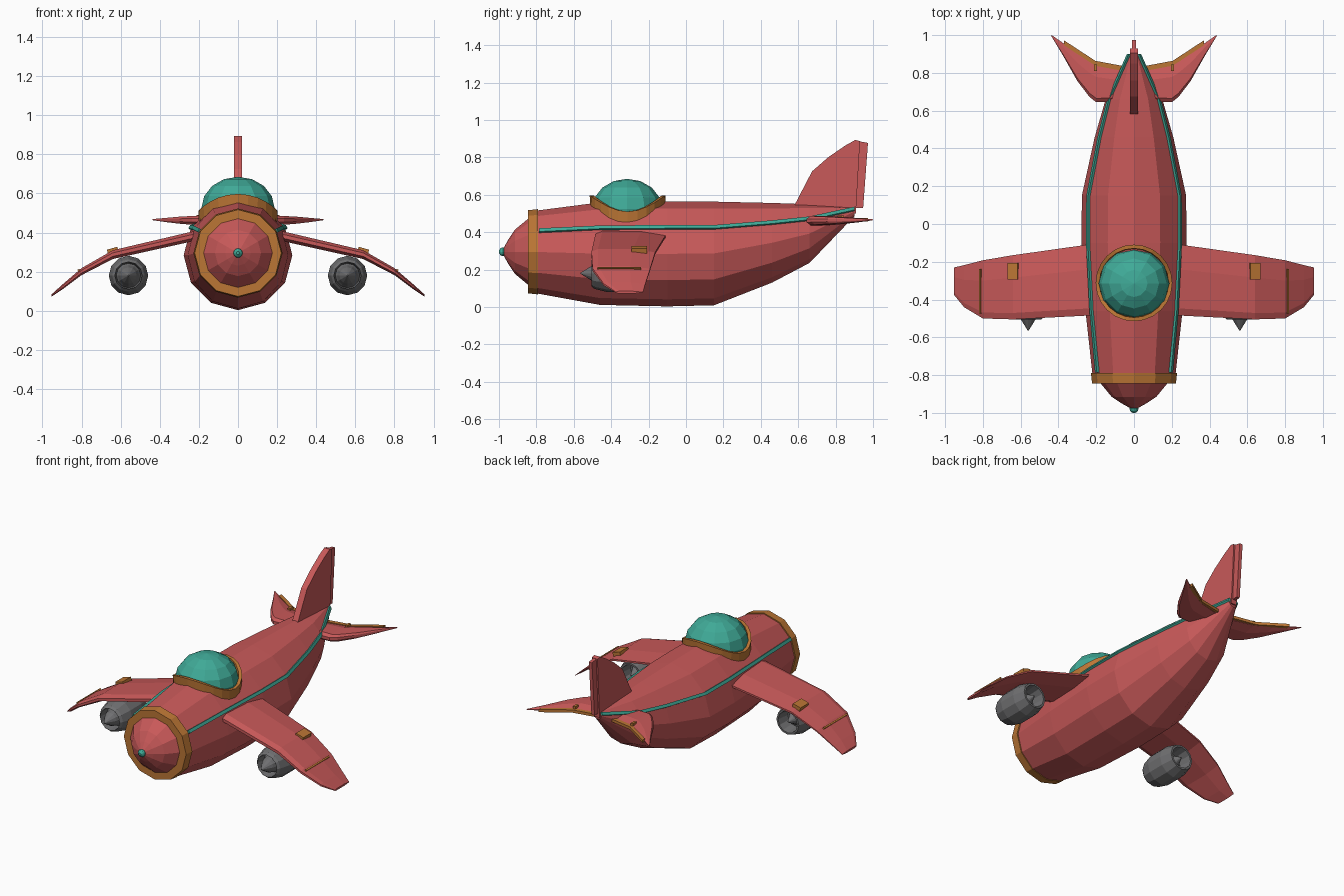
import bpy, bmesh, math
from mathutils import Matrix, Vector

if "Cube" in bpy.data.objects:
    bpy.data.objects.remove(bpy.data.objects["Cube"])


def material(name, rgb):
    m = bpy.data.materials.new(name)
    m.diffuse_color = (*rgb, 1)
    m.use_nodes = True
    m.node_tree.nodes["Principled BSDF"].inputs["Base Color"].default_value = m.diffuse_color
    return m


RED = material("red", (0.58, 0.10, 0.10))
TEAL = material("teal", (0.05, 0.40, 0.31))
ORANGE = material("orange", (0.50, 0.18, 0.035))
GREY = material("grey", (0.16, 0.16, 0.165))


def finish(name, bm, mat, mirror=False):
    bmesh.ops.recalc_face_normals(bm, faces=bm.faces)
    me = bpy.data.meshes.new(name)
    bm.to_mesh(me)
    bm.free()
    me.materials.append(mat)
    ob = bpy.data.objects.new(name, me)
    bpy.context.collection.objects.link(ob)
    if mirror:
        ob.modifiers.new("mirror", 'MIRROR')
    return ob


def loft(name, sections, mat, mirror=False, loop=False):
    """Skin a list of equal-length closed cross-sections."""
    bm = bmesh.new()
    rings = [[bm.verts.new(p) for p in s] for s in sections]
    n = len(rings[0])
    pairs = list(zip(rings, rings[1:])) + ([(rings[-1], rings[0])] if loop else [])
    for a, b in pairs:
        for i in range(n):
            j = (i + 1) % n
            bm.faces.new((a[i], a[j], b[j], b[i]))
    if not loop:
        bm.faces.new(rings[0])
        bm.faces.new(rings[-1])
    return finish(name, bm, mat, mirror)


def ellipse(y, hw, zc, hh, x=0, n=12):
    return [(x + hw * math.cos(2 * math.pi * i / n), y,
             zc + hh * math.sin(2 * math.pi * i / n)) for i in range(n)]


def lathe(name, profile, mat, x=0, z=0, mirror=False, loop=False):
    return loft(name, [ellipse(y, r, z, r, x) for y, r in profile], mat, mirror, loop)


def box(name, loc, size, mat, tilt=0):
    bm = bmesh.new()
    bmesh.ops.create_cube(bm, size=1)
    mtx = (Matrix.Translation(loc) @ Matrix.Rotation(math.radians(tilt), 4, 'Y')
           @ Matrix.Diagonal((*size, 1)))
    bm.transform(mtx)
    return finish(name, bm, mat, True)


# Fuselage: y, half width, centre z, half height
HULL = [(-0.84, .215, .295, .215), (-0.46, .257, .285, .274), (-0.1, .278, .284, .281),
        (0.15, .276, .286, .277), (0.46, .208, .343, .213), (0.66, .150, .392, .157),
        (0.90, .028, .510, .025)]
loft("fuselage", [ellipse(*s) for s in HULL], RED)

# Nose cone, orange collar and teal tip
lathe("nose_cone", [(-0.82, .185), (-0.84, .18), (-0.915, .118), (-0.95, .065), (-0.975, .02)],
      RED, z=.295)
lathe("nose_collar", [(-0.845, .175), (-0.845, .222), (-0.79, .228), (-0.79, .175)],
      ORANGE, z=.295, loop=True)
lathe("nose_tip", [(-1.0, .008), (-0.99, .02), (-0.978, .024), (-0.96, .018)], TEAL, z=.295)

# Teal side stripes following the upper side edge of the hull
c, s = math.cos(math.pi / 6), math.sin(math.pi / 6)
stripe = []
for y, hw, zc, hh in [(-0.785, .223, .294, .226)] + HULL[1:]:
    px, pz = hw * c, zc + hh * s
    r = .014
    stripe.append([(px + r * math.cos(a), y, pz + r * math.sin(a))
                   for a in (math.pi / 6 + math.pi / 4 + k * math.pi / 2 for k in range(4))])
loft("side_stripe", stripe, TEAL, mirror=True)

# Canopy dome
bm = bmesh.new()
bmesh.ops.create_uvsphere(bm, u_segments=12, v_segments=8, radius=1)
bm.transform(Matrix.Translation((0, -0.315, .525)) @ Matrix.Diagonal((.187, .187, .16, 1)))
finish("canopy", bm, TEAL)

# Canopy rim, draped over the hull
rim = []
for i in range(24):
    a = 2 * math.pi * i / 24
    x, y = math.cos(a), math.sin(a)
    top = .285 + .277 * math.sqrt(1 - (.195 * x / .268) ** 2)
    rim.append([(r * x, -0.312 + r * y, top + h)
                for r, h in ((.178, -.03), (.2, -.03), (.203, .035), (.183, .035))])
loft("canopy_rim", rim, ORANGE, loop=True)


def foil(x, z, y0, y1, t):
    """Blunt wing section from leading edge y0 to trailing edge y1."""
    shape = [(0, .2), (.1, .5), (.65, .5), (1, .12), (1, -.12), (.65, -.5), (.1, -.5), (0, -.2)]
    return [(x, y0 + f * (y1 - y0), z + h * t) for f, h in shape]


# Wings with drooping tips
WING = [(.15, .397, -.48, -.10, .05), (.25, .376, -.485, -.11, .05),
        (.64, .287, -.505, -.165, .045), (.80, .2, -.50, -.192, .036),
        (.90, .12, -.44, -.218, .025), (.953, .078, -.375, -.23, .012)]
loft("wing", [foil(*w) for w in WING], RED, mirror=True)
box("wing_block", (.64, -.25, .305), (.055, .085, .03), ORANGE, 16)
box("wing_tip_strip", (.813, -.357, .206), (.01, .235, .014), ORANGE, 36)

# Engines under the wings
lathe("engine_nacelle", [(-.505, .07), (-.49, .083), (-.42, .101), (-.31, .101), (-.235, .08),
                         (-.235, .068), (-.32, .058), (-.44, .062)],
      GREY, x=.56, z=.18, mirror=True, loop=True)
lathe("engine_spinner", [(-.565, .002), (-.50, .042), (-.46, .054), (-.44, .065),
                         (-.32, .062), (-.315, .045), (-.24, .004)],
      GREY, x=.56, z=.18, mirror=True)

# Swept tailplane with orange trailing edge
TAIL = [(0, .46, .65, .815, .05), (.06, .46, .65, .818, .05), (.2, .462, .645, .85, .048),
        (.235, .462, .672, .868, .045), (.3, .463, .757, .906, .036),
        (.375, .464, .89, .958, .02), (.436, .466, .992, 1.0, .006)]
loft("tailplane", [foil(*t) for t in TAIL], RED, mirror=True)
edge = [(.04, .827), (.205, .858), (.37, .966)]
loft("tailplane_edge", [[(x, y - .02, .475), (x, y + .006, .475), (x, y + .006, .457),
                         (x, y - .02, .457)] for x, y in edge], ORANGE, mirror=True)
box("tailplane_tab", (.205, .828, .482), (.016, .035, .016), ORANGE)


def plate(name, outline, thick, mat):
    """Upright plate from a (y, z) outline."""
    return loft(name, [[(x, y, z) for y, z in outline] for x in (-thick / 2, thick / 2)], mat)


# Tail fin and rudder
plate("tail_fin", [(.57, .52), (.583, .55), (.674, .725), (.76, .80), (.85, .862), (.905, .893),
                   (.93, .887), (.908, .50), (.7, .48)], .04, RED)
plate("rudder", [(.925, .886), (.973, .877), (.947, .528), (.905, .528)], .022, RED)
